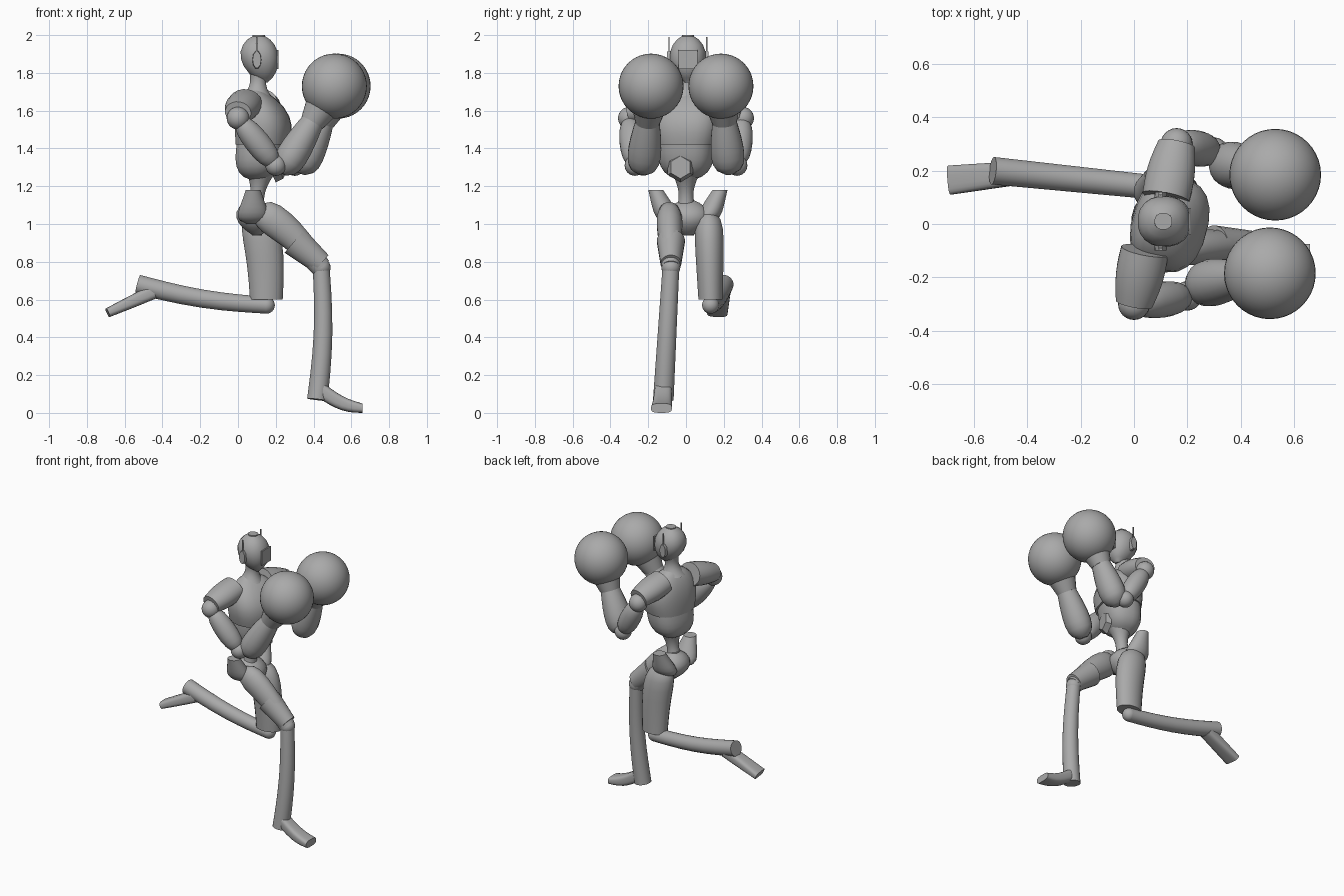
import bpy, bmesh, math
from mathutils import Vector, Matrix

default_cube = bpy.data.objects.get("Cube")
if default_cube:
    bpy.data.objects.remove(default_cube, do_unlink=True)

tone = (.4, .4, .4, 1)
grey = bpy.data.materials.new("plain_grey")
grey.use_nodes = True
grey.diffuse_color = tone
grey.node_tree.nodes["Principled BSDF"].inputs["Base Color"].default_value = tone

X, Y, Z = Vector((1, 0, 0)), Vector((0, 1, 0)), Vector((0, 0, 1))


def finish(name, bm):
    """Turn a bmesh into a smooth shaded grey object with crisp corners."""
    bmesh.ops.recalc_face_normals(bm, faces=bm.faces)
    mesh = bpy.data.meshes.new(name)
    bm.to_mesh(mesh)
    bm.free()
    mesh.materials.append(grey)
    mesh.shade_smooth()
    mesh.set_sharp_from_angle(angle=math.radians(40))
    bpy.context.collection.objects.link(bpy.data.objects.new(name, mesh))


def signed_power(value, power):
    return math.copysign(abs(value) ** power, value)


def limb(name, start, end, start_radius, end_radius, depth=1, end_depth=None,
         bend=(0, 0, 0), swell=0, base=None, dome=None,
         side=Y, axis=None, square=1, sides=20, rings=10):
    """Tapered, optionally bent and swollen form; base and dome round its ends."""
    start, end, bend = Vector(start), Vector(end), Vector(bend)
    end_depth = end_depth or depth
    bm = bmesh.new()
    loops = []
    for i in range(rings + 1):
        t = (1 - math.cos(math.pi * i / rings)) / 2
        arch = math.sin(math.pi * t)
        centre = start.lerp(end, t) + bend * arch
        along = axis or (end - start + bend * math.pi * math.cos(math.pi * t)).normalized()
        radius = start_radius + (end_radius - start_radius) * t + swell * arch
        if base:
            radius *= math.sqrt(max(.1, 1 - (1 - t) ** base))
        if dome:
            radius *= math.sqrt(max(.1, 1 - t ** dome))
        across = (side - along * side.dot(along)).normalized() * radius
        through = along.cross(across) * (depth + (end_depth - depth) * t)
        angles = [math.tau * (k + .5) / sides for k in range(sides)]
        loops.append([bm.verts.new(centre + across * signed_power(math.cos(a), square)
                                   + through * signed_power(math.sin(a), square))
                      for a in angles])
    for lower, upper in zip(loops, loops[1:]):
        for k in range(sides):
            bm.faces.new((lower[k - 1], lower[k], upper[k], upper[k - 1]))
    bm.faces.new(loops[0])
    bm.faces.new(loops[-1])
    finish(name, bm)


def ball(name, centre, radius, segments=24):
    bm = bmesh.new()
    bmesh.ops.create_uvsphere(bm, u_segments=segments, v_segments=segments // 2,
                              radius=radius, matrix=Matrix.Translation(centre))
    finish(name, bm)


def box(name, centre, size):
    bm = bmesh.new()
    place = Matrix.Translation(centre) @ Matrix.Diagonal((*size, 1))
    bmesh.ops.create_cube(bm, size=1, matrix=place)
    finish(name, bm)


# Head, visor and neck
limb("head", start=(.14, .01, 1.75), end=(.11, .01, 2), start_radius=.06, end_radius=.1,
     swell=.02, depth=1.05, bend=(-.01, 0, 0), base=6, dome=4, axis=Z, square=.9)
box("visor", centre=(.21, .01, 1.87), size=(.009, .1, .1))
limb("neck", start=(.1, 0, 1.67), end=(.11, .01, 1.8), start_radius=.08, end_radius=.05,
     swell=-.02, axis=Z)

# Torso, turned toward its right
facing = Matrix.Rotation(math.radians(-15), 3, "Z")
shoulder_line = facing @ Y
limb("chest", start=(.13, 0, 1.42), end=(.09, 0, 1.72), start_radius=.16, end_radius=.12,
     swell=.04, depth=.85, end_depth=.65, bend=(.02, 0, 0), dome=5,
     side=shoulder_line, axis=Z, square=.8)
limb("abdomen", start=(.1, 0, 1.23), end=(.13, 0, 1.45), start_radius=.12, end_radius=.15,
     swell=.01, depth=.85, base=6, side=shoulder_line, axis=Z, square=.8)
limb("belly_plate", start=(.2, -.03, 1.3), end=(.24, -.03, 1.3), start_radius=.08,
     end_radius=.06, side=shoulder_line, axis=facing @ X, sides=6, rings=1)
limb("waist", start=(.09, 0, 1.08), end=(.12, 0, 1.26), start_radius=.05, end_radius=.07,
     swell=-.02, axis=Z)

# Pelvis
limb("pelvis", start=(.1, .01, .94), end=(.08, .01, 1.13), start_radius=.1, end_radius=.1,
     swell=.03, depth=.85, base=3, dome=4, axis=Z)

for label, side, twist in (("left", 1, 1), ("right", -1, 0)):
    # Ear piece with a thin antenna
    ear = Vector((.1, .01 + side * .1, 1.87))
    limb(label + "_ear", start=ear - Y * side * .02, end=ear + Y * side * .01,
         start_radius=.05, end_radius=.045, depth=.5, side=Z, axis=Y, sides=10, rings=1)
    box(label + "_antenna", centre=ear + Z * .08, size=(.008, .006, .08))

    # Arm joints; the left ones sit further forward with the turned torso
    root = Vector((.04 + twist * .08, side * .1, 1.64))
    shoulder = Vector((twist * .16, side * .3, 1.56))
    elbow = Vector((.2 + twist * .1, side * .27, 1.31))
    forearm_base = Vector((.23 + twist * .1, side * .23, 1.27))
    fist = Vector((.51 + twist * .02, side * .185, 1.73))

    # Sleeve, upper arm, forearm, cuff and round glove
    limb(label + "_sleeve", start=root, end=shoulder + Z * .03, start_radius=.09,
         end_radius=.07, depth=.85, swell=.01, side=X)
    ball(label + "_shoulder_joint", centre=shoulder, radius=.06)
    limb(label + "_upper_arm", start=shoulder, end=elbow, start_radius=.055,
         end_radius=.06, swell=.01, base=8, dome=8)
    ball(label + "_elbow", centre=elbow, radius=.055)
    wrist = forearm_base.lerp(fist, .58)
    limb(label + "_forearm", start=forearm_base, end=wrist, start_radius=.09,
         end_radius=.065, depth=.95, swell=.01, base=8)
    limb(label + "_cuff", start=wrist, end=forearm_base.lerp(fist, .75),
         start_radius=.065, end_radius=.09)
    ball(label + "_glove", centre=fist, radius=.172, segments=40)

    # Flared hip
    limb(label + "_hip", start=(.08, .01 + side * .09, 1), end=(.08, .01 + side * .17, 1.18),
         start_radius=.08, end_radius=.04, depth=1.4, end_depth=1, axis=Z, base=6)

# Leading right leg
knee = Vector((.44, -.08, .77))
limb("right_thigh", start=(.1, -.09, 1.08), end=knee, start_radius=.08, end_radius=.05,
     depth=1.3, end_depth=1.1, bend=(.01, 0, .02), base=8)
limb("right_knee_cuff", start=(.3, -.08, .91), end=knee + Z * .02, start_radius=.075,
     end_radius=.055, depth=1.1)
ball("right_knee", centre=knee, radius=.05)
limb("right_shin", start=knee, end=(.42, -.12, .07), start_radius=.045, end_radius=.055,
     bend=(.02, 0, 0))
limb("right_foot", start=(.44, -.12, .12), end=(.66, -.13, .025), start_radius=.045,
     end_radius=.055, depth=1.1, end_depth=.45, bend=(0, 0, -.02), axis=X, square=.6)

# Trailing left leg
knee = Vector((.15, .13, .57))
limb("left_thigh", start=(.1, .12, 1.07), end=knee + Z * .03, start_radius=.085,
     end_radius=.065, depth=1.35, bend=(.015, 0, 0), base=8, axis=Z)
ball("left_knee", centre=knee, radius=.045)
limb("left_shin", start=knee, end=(-.53, .2, .68), start_radius=.045, end_radius=.052,
     bend=(0, 0, -.02))
limb("left_foot", start=(-.45, .19, .64), end=(-.69, .165, .53), start_radius=.045,
     end_radius=.055, depth=.85, end_depth=.45, square=.6)
